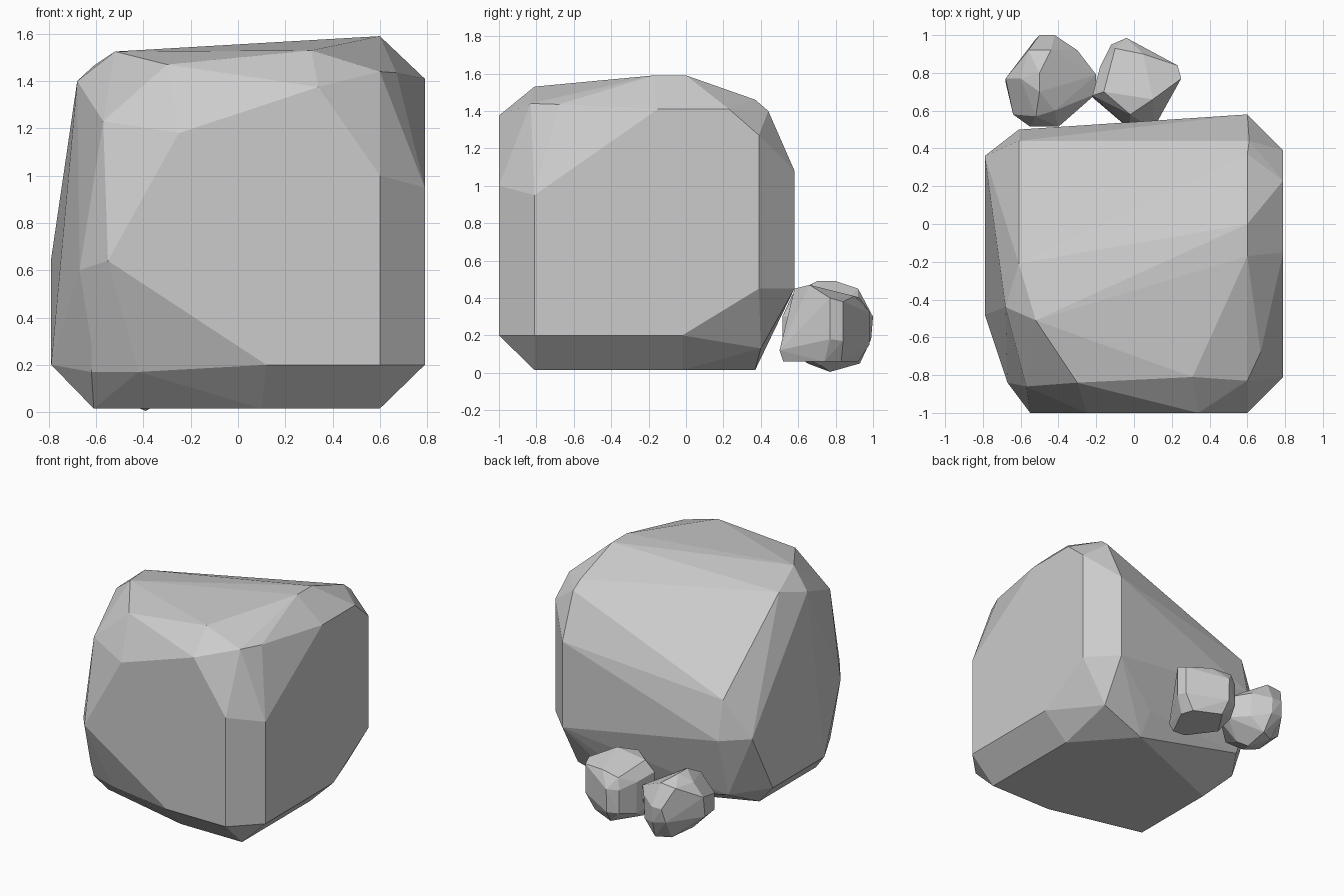
import bpy, bmesh, math


def rock(name, *groups):
    """Faceted stone: convex hull around a few corner points, flat planes merged."""
    bm = bmesh.new()
    for group in groups:
        for p in group:
            bm.verts.new(p)
    res = bmesh.ops.convex_hull(bm, input=bm.verts[:])
    junk = {e for e in res["geom_interior"] + res["geom_unused"]
            if isinstance(e, bmesh.types.BMVert)}
    bmesh.ops.delete(bm, geom=list(junk), context='VERTS')
    bmesh.ops.dissolve_limit(bm, angle_limit=math.radians(3),
                             verts=bm.verts[:], edges=bm.edges[:])
    bmesh.ops.recalc_face_normals(bm, faces=bm.faces[:])
    me = bpy.data.meshes.new(name)
    bm.to_mesh(me)
    bm.free()
    ob = bpy.data.objects.new(name, me)
    bpy.context.collection.objects.link(ob)
    return ob


def on_x(x, pts):
    return [(x, y, z) for y, z in pts]


def on_y(y, pts):
    return [(x, y, z) for x, z in pts]


def on_z(z, pts):
    return [(x, y, z) for x, y in pts]


# Large boulder
rock(
    "boulder",
    # right, front and bottom flats
    on_x(.79, [(-.81, .2), (-.02, .2), (.39, .45), (.39, 1.27), (.23, 1.41), (-.15, 1.41), (-.81, .95)]),
    on_y(-1, [(.6, .2), (.12, .2), (-.55, .64), (-.25, 1.18), (.34, 1.375), (.6, 1.0)]),
    on_z(.015, [(.6, -.81), (.6, -.02), (.25, .37), (-.61, .02), (-.61, -.64), (.1, -.81)]),
    # left flat
    on_x(-.79, [(.36, .65), (.12, .2), (-.48, .2)]),
    # crown
    [(.6, 0, 1.59), (.6, -.17, 1.59), (.31, -.81, 1.53), (-.3, -.84, 1.47),
     (-.52, -.51, 1.525), (-.61, -.21, 1.465), (-.68, -.44, 1.4), (-.57, -.86, 1.23),
     (.6, -.83, 1.44), (.67, -.68, 1.435)],
    # back slope
    [(.6, .37, 1.46), (.61, .44, 1.4), (-.61, .44, .92), (-.61, .5, .64),
     (.6, .58, 1.08), (.6, .58, .45), (.23, .45, .19), (.6, .4, .13), (-.61, .38, .2)],
    # front left chips
    [(-.67, -.84, .6), (-.62, -.83, .29), (-.62, -.79, .17), (-.42, -.86, .17)],
)

# Small stone, left
rock(
    "left_stone",
    [(-.5, .7, .49), (-.5, .8, .49), (-.56, .92, .44), (-.44, .92, .45),
     (-.6, .77, .44), (-.52, .57, .42), (-.42, .6, .43)],
    [(-.68, .77, .35), (-.68, .75, .2), (-.64, .58, .3), (-.64, .58, .18),
     (-.5, 1, .3), (-.42, 1, .3), (-.42, .99, .18), (-.52, .98, .2),
     (-.3, .92, .33), (-.3, .91, .15)],
    on_x(-.2, [(.79, .32), (.69, .3), (.7, .16), (.78, .16)]),
    on_y(.515, [(-.4, .3), (-.55, .28), (-.55, .16), (-.4, .15)]),
    [(-.39, .77, .005), (-.33, .72, .04), (-.45, .65, .05),
     (-.5, .88, .05), (-.4, .93, .05), (-.55, .7, .07)],
)

# Small stone, right
rock(
    "right_stone",
    [(-.1, .93, .4), (.05, .9, .41), (.17, .76, .42), (.1, .66, .47),
     (-.02, .58, .45), (-.16, .7, .46)],
    [(.25, .77, .4), (.25, .77, .18), (.23, .84, .38), (.23, .84, .17),
     (-.04, .985, .32), (-.04, .98, .15), (-.12, .95, .32), (-.12, .95, .15),
     (-.22, .68, .38), (-.22, .67, .15), (-.18, .83, .35), (-.18, .83, .12)],
    [(.1, .5, .12), (-.02, .5, .12)],
    on_z(.06, [(.08, .52), (-.02, .53), (.19, .74), (.16, .83), (-.03, .92), (-.16, .72)]),
)
